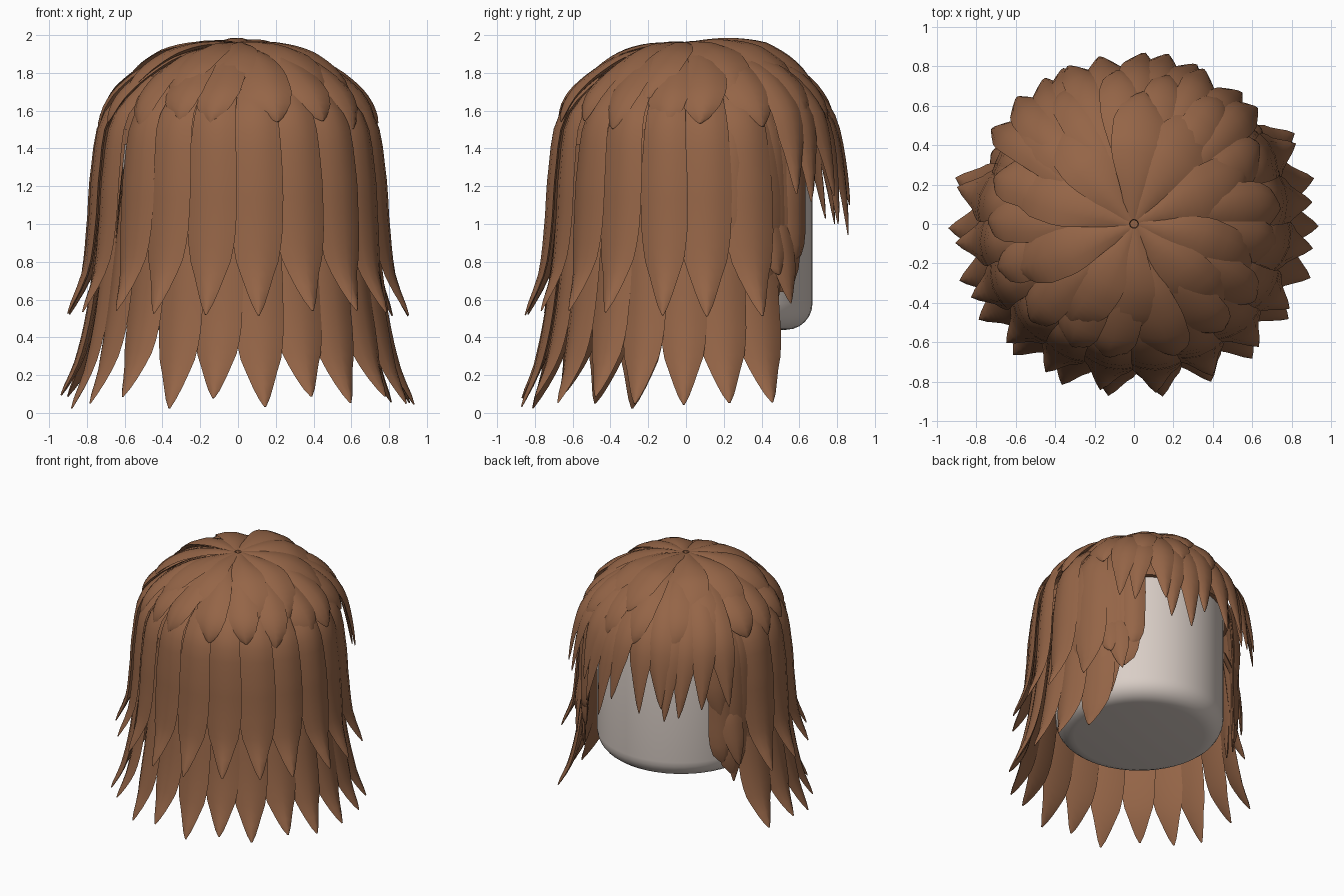
import bpy, bmesh, math, random
from mathutils import Vector

if "Cube" in bpy.data.objects:
    bpy.data.objects.remove(bpy.data.objects["Cube"])

random.seed(4)


def material(name, rgb):
    m = bpy.data.materials.new(name)
    m.diffuse_color = (*rgb, 1)
    m.use_nodes = True
    m.node_tree.nodes["Principled BSDF"].inputs["Base Color"].default_value = m.diffuse_color
    return m


BROWN = material("hair brown", (0.30, 0.13, 0.063))
SKIN = material("pale head", (0.70, 0.62, 0.57))


def finish(bm, name, mat, angle=40):
    bmesh.ops.recalc_face_normals(bm, faces=bm.faces)
    me = bpy.data.meshes.new(name)
    bm.to_mesh(me)
    bm.free()
    me.materials.append(mat)
    ob = bpy.data.objects.new(name, me)
    bpy.context.collection.objects.link(ob)
    bpy.ops.object.select_all(action='DESELECT')
    ob.select_set(True)
    bpy.context.view_layer.objects.active = ob
    bpy.ops.object.shade_smooth_by_angle(angle=math.radians(angle))
    return ob


def revolve(name, profile, mat, y=0.0, steps=48):
    bm = bmesh.new()
    vs = [bm.verts.new((r, 0, z)) for r, z in profile]
    es = [bm.edges.new(p) for p in zip(vs, vs[1:])]
    bmesh.ops.spin(bm, geom=vs + es, axis=(0, 0, 1), cent=(0, 0, 0),
                   angle=math.tau, steps=steps, use_duplicate=False)
    bmesh.ops.remove_doubles(bm, verts=bm.verts, dist=0.0005)
    bmesh.ops.translate(bm, verts=bm.verts, vec=(0, y, 0))
    return finish(bm, name, mat)


def spline(pts, t):
    """Catmull-Rom point on a short (r, z) path, t in 0..1."""
    n = len(pts) - 1
    i = min(int(t * n), n - 1)
    f = t * n - i
    p = [Vector(pts[max(0, min(n, k))]) for k in range(i - 1, i + 3)]
    return 0.5 * (2 * p[1] + (p[2] - p[0]) * f
                  + (2 * p[0] - 5 * p[1] + 4 * p[2] - p[3]) * f * f
                  + (3 * p[1] - p[0] - 3 * p[2] + p[3]) * f ** 3)


def taper(table, t):
    for (a, wa), (b, wb) in zip(table, table[1:]):
        if t <= b:
            f = (t - a) / (b - a)
            return wa + (wb - wa) * (f * f * (3 - 2 * f) if wb > wa else f)
    return table[-1][1]


POINTED = [(0, .75), (.5, 1), (.65, .97), (.75, .82), (.87, .45), (1, .04)]
PETAL = [(0, .3), (.5, 1), (.68, .97), (.82, .72), (1, .05)]
BLUNT = [(0, .8), (.5, 1), (.85, .95), (.95, .6), (1, .15)]


def lock(bm, az, path, half, shape, bulge=0.04, drop=0.0, twist=0.0, roll=0.12, out=0.0, segs=16):
    """One leaf-shaped lock: a flattened lens swept down the path at an azimuth in degrees."""
    section = [(-1, 0), (-.55, .7), (0, 1), (.55, .7), (1, 0), (.5, -.25), (-.5, -.25)]
    rings = []
    for k in range(segs + 1):
        t = k / segs
        p = spline(path, t)
        d = (spline(path, min(1, t + .02)) - spline(path, max(0, t - .02))).normalized()
        a = math.radians(az + twist * t * t)
        radial = Vector((math.cos(a), math.sin(a), 0))
        side = Vector((-math.sin(a), math.cos(a), 0))
        normal = radial * -d.y + Vector((0, 0, 1)) * d.x
        c = radial * p.x + Vector((0, 0, p.y - drop * t * t)) + normal * out * min(1, 2 * t)
        w = half * taper(shape, t)
        h = bulge * (w / half) ** .6
        ring = []
        for u, v in section:
            q = c + side * (u * w) + normal * (h * v + roll * u * w)
            if q.y < 0:
                q.y *= 0.94
            ring.append(bm.verts.new(q))
        rings.append(ring)
    for r0, r1 in zip(rings, rings[1:]):
        for i in range(len(section)):
            j = (i + 1) % len(section)
            bm.faces.new((r0[i], r0[j], r1[j], r1[i]))
    bm.faces.new(rings[0])
    bm.faces.new(rings[-1])


def rnd(a):
    return random.uniform(-a, a)


# Head: rounded cylinder
arc = [math.radians(i * 15) for i in range(7)]
R, B, LOW, TOP = 0.61, 0.14, 0.44, 1.70
head = [(0, LOW)] + [(R - B + B * math.sin(a), LOW + B - B * math.cos(a)) for a in arc]
head += [(R - B + B * math.cos(a), TOP - B + B * math.sin(a)) for a in arc] + [(0, TOP)]
revolve("head", head, SKIN, y=0.06)

# Scalp cap under the locks
revolve("scalp_cap", [(0, 1.93), (.2, 1.91), (.4, 1.83), (.55, 1.71), (.64, 1.57), (.68, 1.42), (.6, 1.42)],
        BROWN, y=0.02)

# Long bottom layer
bm = bmesh.new()
LONG = [(.64, 1.5), (.69, 1.1), (.72, .8), (.765, .48), (.83, .24), (.93, .05)]
for k in range(-6, 9):
    lock(bm, 262 + 16 * k + rnd(.6), LONG, .13, POINTED, drop=rnd(.045), twist=rnd(1), out=.006 * (k % 2))
finish(bm, "long_locks", BROWN)

# Middle layer, rooted under the upper locks
bm = bmesh.new()
MID = [(.50, 1.76), (.69, 1.56), (.74, 1.28), (.76, 1.0), (.80, .75), (.905, .53)]
for k in range(-5, 8):
    lock(bm, 260 + 18 * k + rnd(1), MID, .136, POINTED, drop=rnd(.02), twist=rnd(1.5), out=.006 * (k % 2))
finish(bm, "middle_locks", BROWN)

# Side locks framing the face: azimuth, lowering, half width, shape
bm = bmesh.new()
FRAME = [(.52, 1.74), (.69, 1.5), (.73, 1.2), (.735, .95), (.74, .7)]
for az, drop, half, shape in [(20, .2, .13, POINTED), (31, .27, .13, POINTED), (38, .27, .12, POINTED),
                              (44, .06, .13, BLUNT), (49, -.1, .1, BLUNT),
                              (164, .25, .13, POINTED), (155, .27, .13, POINTED),
                              (151, .2, .12, BLUNT), (147, .1, .11, BLUNT), (143, -.25, .1, POINTED)]:
    lock(bm, az, FRAME, half, shape, drop=drop, twist=rnd(2), out=rnd(.01))
# Small loose tufts over the side locks
TUFT = [(.66, 1.2), (.74, 1.0), (.775, .8), (.80, .58)]
for az, up in [(40, 0), (34, .15), (150, 0)]:
    lock(bm, az, TUFT, .08, POINTED, bulge=.025, drop=-up, twist=4)
finish(bm, "side_locks", BROWN)

# Fringe over the face: azimuth, tip height
bm = bmesh.new()
FRINGE = [(.12, 1.93), (.36, 1.885), (.59, 1.77), (.75, 1.59), (.82, 1.36), (.865, 1.1)]
for az, tip in [(46, 1.16), (55, 1.12), (64, 1.15), (73, 1.0), (81, .94), (90, 1.1),
                (99, 1.04), (108, 1.1), (117, 1.0), (126, 1.03), (135, 1.1), (143, 1.1)]:
    lock(bm, az, FRINGE, .1, POINTED, bulge=.03, drop=1.1 - tip, twist=rnd(5), out=rnd(.01))
finish(bm, "fringe_locks", BROWN)

# Short upper layer
bm = bmesh.new()
SHORT = [(.10, 1.93), (.34, 1.87), (.53, 1.75), (.65, 1.64), (.72, 1.52)]
for k in range(17):
    az = 263 + 360 / 17 * k
    lock(bm, az + rnd(2), SHORT, .128, PETAL, drop=rnd(.025), twist=rnd(5), roll=.18,
         out=.006 + .01 * (k % 2) + .05 * max(0, math.sin(math.radians(az))))
finish(bm, "upper_locks", BROWN)

# Crown petals
bm = bmesh.new()
CROWN = [(.02, 1.945), (.2, 1.92), (.37, 1.855), (.51, 1.765), (.62, 1.655)]
for k in range(10):
    az = 270 + 36 * k
    lock(bm, az + rnd(6), CROWN, .155, PETAL, drop=rnd(.03), twist=rnd(8), roll=.16,
         out=.012 + .006 * (k % 3) + .045 * max(0, math.sin(math.radians(az))))
finish(bm, "crown_locks", BROWN)
